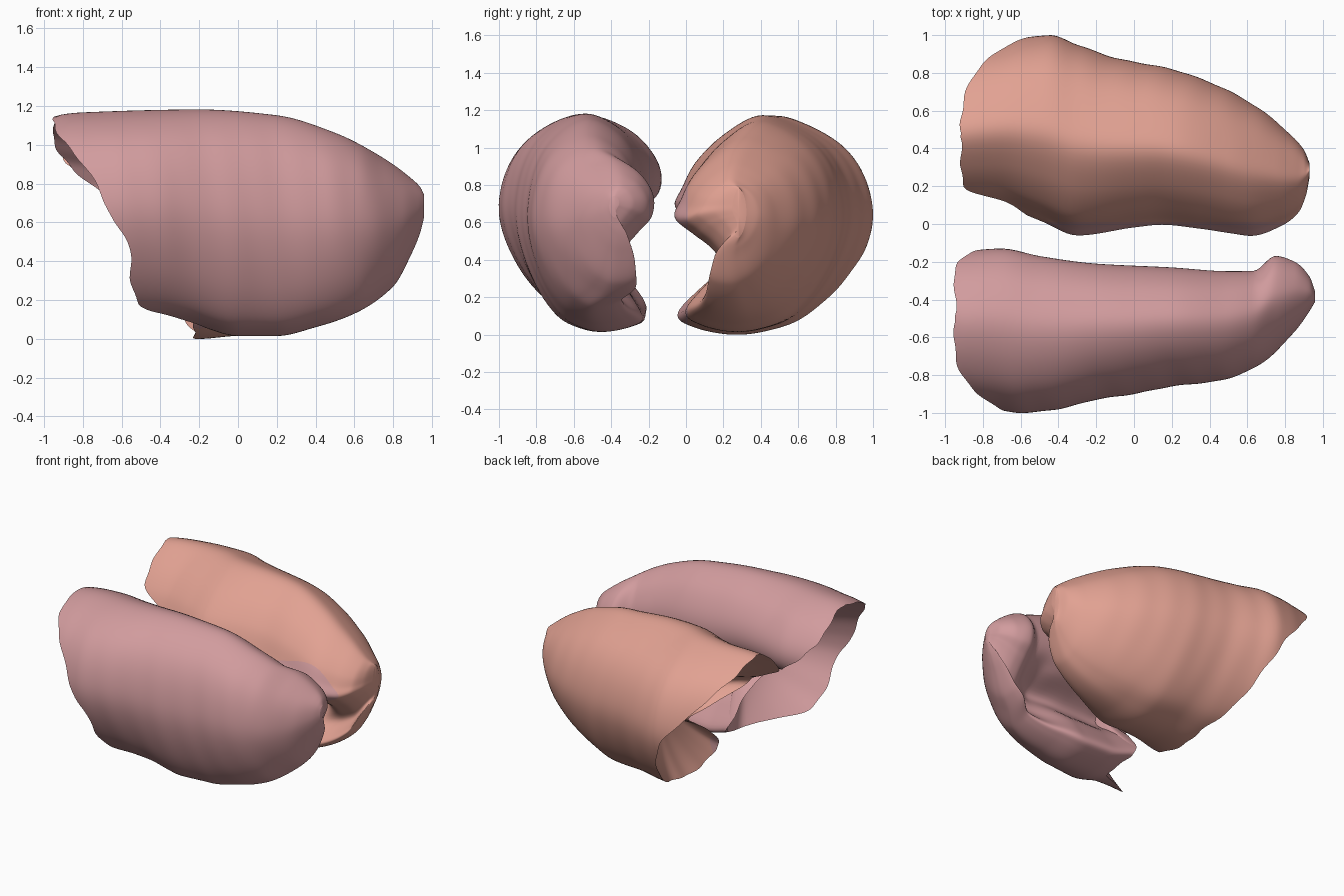
import bpy, bmesh, math
from mathutils import Vector

if "Cube" in bpy.data.objects:
    bpy.data.objects.remove(bpy.data.objects["Cube"])

N, RINGS, CAPS = 120, 80, 16


def material(name, col):
    m = bpy.data.materials.new(name)
    m.diffuse_color = (*col, 1)
    m.use_nodes = True
    m.node_tree.nodes["Principled BSDF"].inputs["Base Color"].default_value = m.diffuse_color
    return m


def curve(table, x):
    """Smooth interpolation through (x, value) pairs."""
    if x <= table[0][0]:
        return table[0][1]
    if x >= table[-1][0]:
        return table[-1][1]
    n = len(table)
    i = max(k for k in range(n - 1) if table[k][0] <= x)

    def slope(k):
        if k == 0 or k == n - 1:
            p, q = (table[0], table[1]) if k == 0 else (table[-2], table[-1])
            return (q[1] - p[1]) / (q[0] - p[0])
        p, o, q = table[k - 1], table[k], table[k + 1]
        s0 = (o[1] - p[1]) / (o[0] - p[0])
        s1 = (q[1] - o[1]) / (q[0] - o[0])
        return 0 if s0 * s1 <= 0 else 2 * s0 * s1 / (s0 + s1)
    (x0, v0), (x1, v1) = table[i], table[i + 1]
    h = x1 - x0
    t = (x - x0) / h
    return ((2*t**3 - 3*t*t + 1) * v0 + (t**3 - 2*t*t + t) * h * slope(i)
            + (3*t*t - 2*t**3) * v1 + (t**3 - t*t) * h * slope(i + 1))


def closed_spline(pts):
    """Evenly resampled Catmull-Rom loop."""
    out, n = [], len(pts)
    for j in range(N):
        f = j * n / N
        i, t = int(f), f - int(f)
        p = [Vector(pts[(i + k) % n]) for k in (-1, 0, 1, 2)]
        out.append(0.5 * (2*p[1] + (p[2] - p[0])*t + (2*p[0] - 5*p[1] + 4*p[2] - p[3])*t*t
                          + (3*p[1] - p[0] - 3*p[2] + p[3])*t**3))
    return out


def smooth(a, b, x):
    t = min(1, max(0, (x - a) / (b - a)))
    return t * t * (3 - 2 * t)


# shared outer (rib side) half of the section: (inner-to-outer, bottom-to-top)
OUTER = [(.32, 0), (.5, .015), (.68, .07), (.84, .2), (.96, .38), (1, .55), (.95, .73), (.83, .87), (.63, .97)]


def lung(name, side, inner, top, bottom, med, lat, rim_out, rim_in, apex, mats, hollow):
    loop = closed_spline(inner + OUTER)

    def point(x, a, b):
        # heart hollow on the inner face, with the root swelling inside it
        w = 1 - smooth(.3, .65, a)
        d = hollow * (1 - smooth(.5, .72, x)) * math.exp(-((b - .40) / .12) ** 2)
        d -= .08 * math.exp(-((x - .42) / .16) ** 2 - ((b - .48) / .05) ** 2)
        # front edge drawn back towards the apex
        d += .3 * smooth(.25, .7, x) * math.exp(-((b - .17) / .17) ** 2)
        a2 = a + w * d
        y0, y1 = curve(med, x), curve(lat, x)
        z0, z1 = curve(bottom, x), curve(top, x)
        # faint rib ripples
        r = .0015 * math.sin(x * 34 + b * 5) * smooth(.6, .95, a)
        return side * (y0 + (y1 - y0) * a2 + r), z0 + (z1 - z0) * b

    def rim(a, z, j):
        k = smooth(.25, .7, a)
        jag = .006 * math.sin(j * .9) + .006 * math.sin(j * .37 + 1)
        return curve(rim_in, z) * (1 - k) + curve(rim_out, z) * k + jag

    bm = bmesh.new()
    rings = []
    # wall from the slanted base rim to the apex
    for r in range(RINGS + 1):
        s = math.sin(r / RINGS * math.pi / 2)
        ring = []
        for j, (a, b) in enumerate(loop):
            x = -.5
            for _ in range(8):
                y, z = point(x, a, b)
                x = .4 * x + .6 * (rim(a, z, j) * (1 - s) + apex * s)
            y, z = point(x, a, b)
            ring.append(bm.verts.new((x, y, z)))
        rings.append(ring)
    # domed hollow base
    base = [v.co.copy() for v in rings[0]]
    c = sum(base, Vector()) / N
    c.y += side * .06
    c.z += .04
    for k in range(1, CAPS):
        t = k / CAPS
        ring = []
        for p in base:
            q = p.lerp(c, t)
            q.x = p.x + (-.1 - p.x) * (1 - (1 - t) ** 2.4)
            ring.append(bm.verts.new(q))
        rings.insert(0, ring)
    for lo, hi in zip(rings, rings[1:]):
        for j in range(N):
            bm.faces.new((lo[j], lo[(j + 1) % N], hi[(j + 1) % N], hi[j]))
    for ring in (rings[0], rings[-1]):
        mid = bm.verts.new(sum((v.co for v in ring), Vector()) / N)
        for j in range(N):
            bm.faces.new((ring[j], ring[(j + 1) % N], mid))
    # colour changes where the inner edge crosses the centre plane
    if len(mats) > 1:
        bmesh.ops.bisect_plane(bm, geom=bm.verts[:] + bm.edges[:] + bm.faces[:],
                               plane_co=(0, .01, 0), plane_no=(0, 1, 0))
        for f in bm.faces:
            f.material_index = int(f.calc_center_median().y < .01)
    bmesh.ops.recalc_face_normals(bm, faces=bm.faces[:])
    me = bpy.data.meshes.new(name)
    bm.to_mesh(me)
    bm.free()
    for m in mats:
        me.materials.append(m)
    ob = bpy.data.objects.new(name, me)
    bpy.context.collection.objects.link(ob)
    bpy.ops.object.select_all(action='DESELECT')
    ob.select_set(True)
    bpy.context.view_layer.objects.active = ob
    bpy.ops.object.shade_smooth_by_angle(angle=math.radians(60))


pink = material("pink_tissue", (.64, .33, .34))
salmon = material("salmon_tissue", (.76, .36, .29))

TOP = [(-1, 1.1), (-.93, 1.15), (-.8, 1.165), (-.2, 1.18), (.2, 1.15), (.5, 1.06), (.75, .93), (.9, .82), (.94, .78),
       (.96, .74)]
BOTTOM = [(-.6, .1), (-.4, .1), (-.25, .08), (0, .015), (.2, .015), (.4, .06), (.6, .13), (.8, .27), (.9, .45),
          (.94, .55), (.96, .63)]

# front lung
lung("front_lung", -1,
     [(.42, 1), (.2, .93), (.06, .82), (0, .7), (.03, .57), (.15, .46), (.2, .35), (.12, .2), (.0, .07), (.1, .025)],
     TOP, BOTTOM,
     [(-.95, .15), (-.7, .13), (-.5, .17), (-.2, .21), (.2, .23), (.5, .25), (.63, .25), (.75, .17), (.85, .2),
      (.93, .28), (.96, .36)],
     [(-.95, .95), (-.8, .97), (-.6, 1), (-.4, .98), (-.2, .93), (0, .9), (.2, .86), (.45, .83), (.6, .78), (.7, .72),
      (.85, .57), (.93, .46), (.96, .41)],
     [(.08, -.36), (.14, -.48), (.3, -.55), (.5, -.57), (.62, -.65), (.75, -.7), (.88, -.79), (1.05, -.92), (1.15, -.96)],
     [(.05, -.12), (.15, -.2), (.4, -.25), (.6, -.48), (.75, -.7), (.9, -.88), (1.05, -.95), (1.15, -.95)],
     .96, [pink], .25)

# back lung, its inner edge reaching past the centre plane
lung("back_lung", 1,
     [(.46, 1), (.27, .91), (.13, .79), (.055, .67), (0, .565), (.12, .46), (.2, .36), (.14, .22), (.03, .09),
      (.13, .03)],
     [(x, z - .01) for x, z in TOP], [(-.6, .03), (-.2, .0)] + [(x, z) for x, z in BOTTOM if x > -.1],
     [(-.95, .08), (-.7, .07), (-.5, 0), (-.3, -.08), (0, -.035), (.15, -.02), (.35, -.04), (.6, -.07), (.78, -.01),
      (.87, .06), (.91, .15), (.93, .25)],
     [(-.95, .9), (-.7, .96), (-.45, 1), (-.3, .95), (-.1, .88), (.2, .82), (.45, .73), (.65, .62), (.8, .5), (.9, .39),
      (.93, .32)],
     [(.02, -.22), (.15, -.3), (.4, -.41), (.6, -.5), (.85, -.73), (1.05, -.88), (1.15, -.92)],
     [(.02, -.22), (.15, -.25), (.4, -.25), (.6, -.45), (.75, -.62), (.92, -.89), (1.15, -.93)],
     .93, [salmon, pink], .22)
